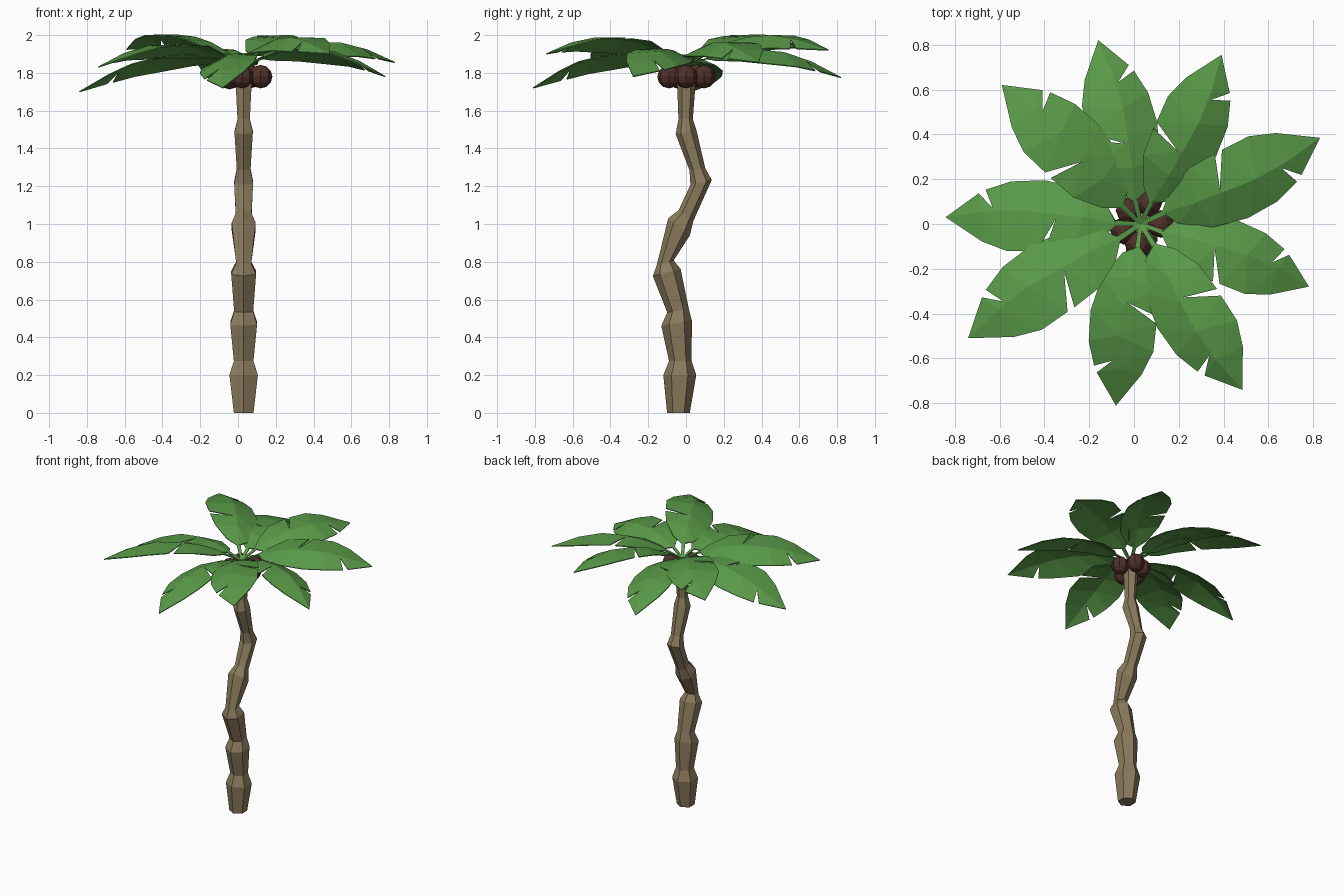
import bpy, bmesh, math
from mathutils import Vector

if "Cube" in bpy.data.objects:
    bpy.data.objects.remove(bpy.data.objects["Cube"])

CX = 0.03  # trunk axis in x


def material(name, rgb):
    m = bpy.data.materials.new(name)
    m.diffuse_color = (*rgb, 1)
    m.use_nodes = True
    m.node_tree.nodes["Principled BSDF"].inputs["Base Color"].default_value = m.diffuse_color
    return m


BARK = material("bark", (0.26, 0.2, 0.11))
GREEN = material("leaf_green", (0.10, 0.32, 0.065))
BROWN = material("coconut_brown", (0.08, 0.03, 0.022))


def finish(bm, name, mat):
    bmesh.ops.recalc_face_normals(bm, faces=bm.faces)
    me = bpy.data.meshes.new(name)
    bm.to_mesh(me)
    bm.free()
    me.materials.append(mat)
    ob = bpy.data.objects.new(name, me)
    bpy.context.collection.objects.link(ob)
    return ob


# Trunk: tilted hexagonal rings (centre y, centre z, radius, tilt in degrees)
RINGS = [(-0.04, 0.0, 0.06, 0), (-0.033, 0.2, 0.087, 0), (-0.03, 0.275, 0.06, 0),
         (-0.05, 0.475, 0.082, 10), (-0.042, 0.54, 0.058, 8),
         (-0.102, 0.743, 0.076, 14), (-0.11, 0.795, 0.046, 15),
         (-0.037, 0.985, 0.073, -38), (0.0, 1.045, 0.048, -35),
         (0.08, 1.22, 0.058, 13), (0.06, 1.29, 0.042, 8),
         (0.0, 1.488, 0.056, 12), (-0.002, 1.555, 0.038, 0), (0.003, 1.8, 0.052, 0)]
bm = bmesh.new()
loops = []
for cy, cz, r, tilt in RINGS:
    p = math.radians(tilt)
    loop = []
    for i in range(6):
        a = math.radians(30 + 60 * i)
        s = r * math.sin(a)
        loop.append(bm.verts.new((CX + r * math.cos(a), cy + s * math.cos(p), cz + s * math.sin(p))))
    loops.append(loop)
for a, b in zip(loops, loops[1:]):
    for i in range(6):
        j = (i + 1) % 6
        bm.faces.new((a[i], a[j], b[j], b[i]))
bm.faces.new(loops[0][::-1])
bm.faces.new(loops[-1])
finish(bm, "trunk", BARK)

# Coconuts clustered under the crown
for k, (x, y, z) in enumerate([(0.12, 0.0, 1.78), (0.02, -0.09, 1.78),
                               (0.065, 0.095, 1.78), (-0.045, -0.03, 1.775),
                               (-0.02, 0.06, 1.785)]):
    bm = bmesh.new()
    bmesh.ops.create_uvsphere(bm, u_segments=8, v_segments=6, radius=0.062)
    bmesh.ops.translate(bm, verts=bm.verts, vec=(x, y, z))
    finish(bm, f"coconut_{k + 1}", BROWN)

# Leaf outline halves: (fraction of length, sideways offset), each with one torn notch
MIDRIB = [(0, 0), (0.13, 0), (0.3, -0.02), (0.45, -0.03), (0.62, -0.04), (0.8, -0.03), (1, 0)]
NARROW = [(0, 0.009), (0.13, 0.012), (0.2, 0.07), (0.34, 0.125), (0.49, 0.135),
          (0.435, -0.012), (0.53, 0.135), (0.68, 0.138), (0.81, 0.1)]
WIDE = [(0, -0.009), (0.13, -0.012), (0.17, -0.065), (0.32, -0.145), (0.5, -0.175),
        (0.67, -0.165), (0.8, -0.125), (0.76, -0.045), (0.835, -0.108)]
ARC = [(0, 1.835), (0.13, 1.865), (0.35, 1.9), (0.63, 1.865), (0.82, 1.79), (1, 1.70)]


def arc(t):
    for (t0, z0), (t1, z1) in zip(ARC, ARC[1:]):
        if t <= t1:
            return z0 + (z1 - z0) * (t - t0) / (t1 - t0)
    return ARC[-1][1]


def leaf(name, tip, flip):
    d = Vector((tip[0] - CX, tip[1]))
    length = d.length
    d.normalize()
    side = Vector((-d.y, d.x)) * flip
    bm = bmesh.new()
    mid = [bm.verts.new((t, v, 0)) for t, v in MIDRIB]
    for half in (NARROW, WIDE):
        edge = [bm.verts.new((t, v, 0)) for t, v in half]
        f = bm.faces.new(mid + edge[::-1])
        f.normal_update()
    bmesh.ops.triangulate(bm, faces=bm.faces[:])
    # arch the blade, pitch it to its tip height and drop the wide side
    for vert in bm.verts:
        t, v = vert.co.x, vert.co.y
        z = arc(t) + (tip[2] - 1.70) * t - 0.5 * max(0, -v - 0.03)
        w = v * length / 0.85
        vert.co = (CX + d.x * t * length + side.x * w, d.y * t * length + side.y * w, z)
    ob = finish(bm, name, GREEN)
    mod = ob.modifiers.new("thickness", "SOLIDIFY")
    mod.thickness = 0.006
    mod.offset = 0


# Crown: tip position of each leaf, and which way round it is
TIPS = [(-0.16, 0.82, 1.775, 1), (0.39, 0.755, 1.92, 1), (0.83, 0.385, 1.855, 1),
        (0.78, -0.28, 1.78, -1), (0.485, -0.74, 1.90, 1), (-0.08, -0.81, 1.72, 1),
        (-0.74, -0.51, 1.83, 1), (-0.84, 0.03, 1.70, 1), (-0.59, 0.62, 1.925, 1)]
for k, (x, y, z, flip) in enumerate(TIPS):
    leaf(f"palm_leaf_{k + 1}", (x, y, z), flip)
